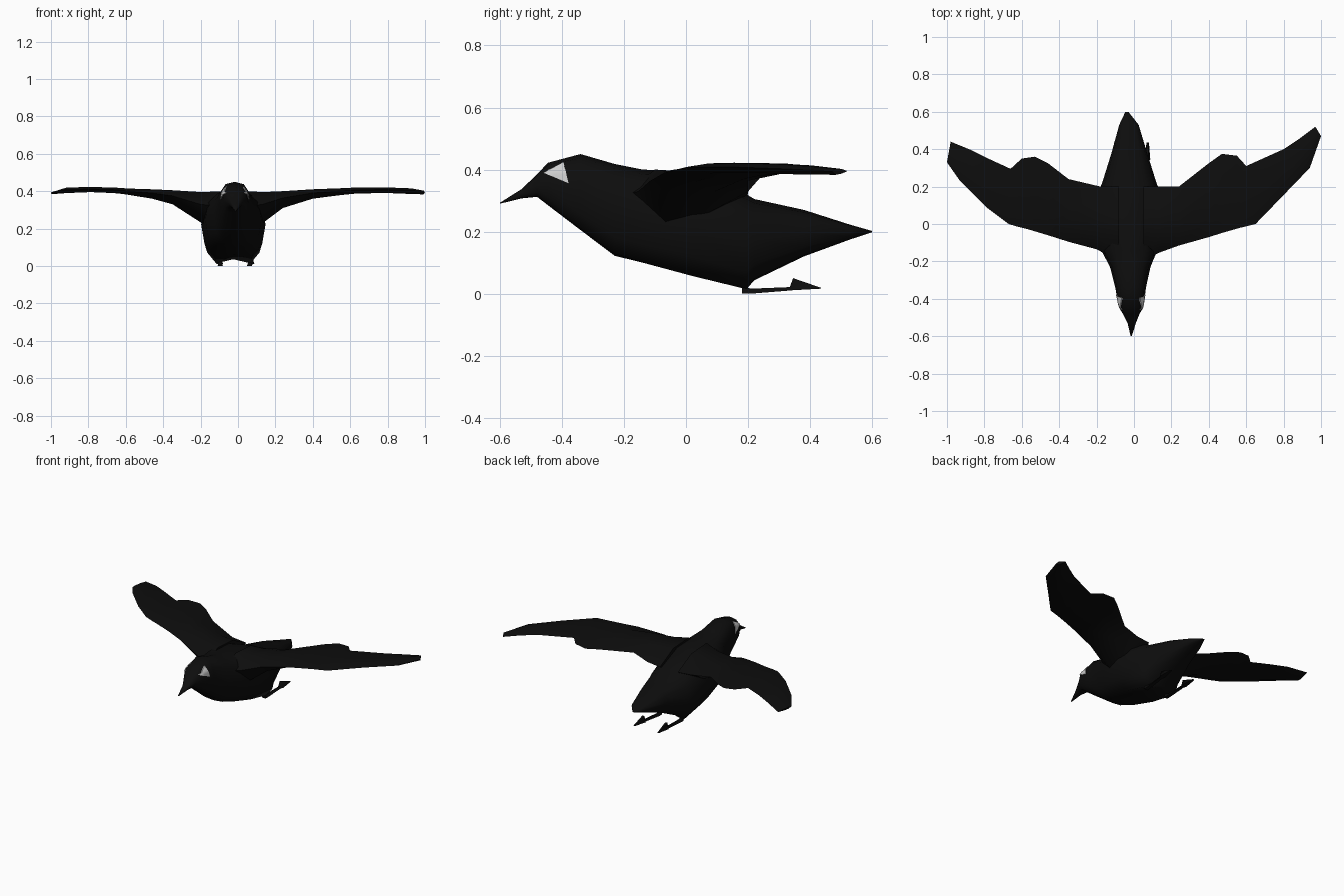
import bpy, bmesh, math
from mathutils import Vector
from mathutils.bvhtree import BVHTree

if "Cube" in bpy.data.objects:
    bpy.data.objects.remove(bpy.data.objects["Cube"])


def material(name, rgb):
    m = bpy.data.materials.new(name)
    m.diffuse_color = (*rgb, 1)
    m.use_nodes = True
    m.node_tree.nodes["Principled BSDF"].inputs["Base Color"].default_value = m.diffuse_color
    return m


BLACK = material("feather black", (0.004, 0.004, 0.004))
PALE = material("eye pale grey", (0.62, 0.62, 0.62))


def finish(name, bm, mat, angle=60):
    bmesh.ops.recalc_face_normals(bm, faces=bm.faces)
    me = bpy.data.meshes.new(name)
    bm.to_mesh(me)
    bm.free()
    me.materials.append(mat)
    ob = bpy.data.objects.new(name, me)
    bpy.context.collection.objects.link(ob)
    bpy.ops.object.select_all(action='DESELECT')
    ob.select_set(True)
    bpy.context.view_layer.objects.active = ob
    bpy.ops.object.shade_smooth_by_angle(angle=math.radians(angle))
    return ob


def loft(name, rings):
    """Skin a row of closed rings and cap both ends."""
    bm = bmesh.new()
    rows = [[bm.verts.new(p) for p in ring] for ring in rings]
    n = len(rows[0])
    for a, b in zip(rows, rows[1:]):
        for i in range(n):
            j = (i + 1) % n
            bm.faces.new((a[i], a[j], b[j], b[i]))
    bm.faces.new(rows[0])
    bm.faces.new(rows[-1])
    return finish(name, bm, BLACK)


# Body with head, beak and tail: y, centre x, top z, bottom z, half width, belly groove
BODY = [
    (-0.60, -0.015, 0.293, 0.290, 0.003, 0),
    (-0.53, -0.012, 0.337, 0.307, 0.022, 0),
    (-0.48, -0.015, 0.385, 0.312, 0.045, 0),
    (-0.445, -0.015, 0.422, 0.285, 0.066, 0),
    (-0.34, -0.018, 0.450, 0.205, 0.082, 0),
    (-0.23, -0.020, 0.418, 0.122, 0.108, 0),
    (-0.14, -0.025, 0.400, 0.095, 0.150, 0.005),
    (0.02, -0.025, 0.393, 0.050, 0.172, 0.010),
    (0.195, -0.025, 0.320, 0.008, 0.155, 0.028),
    (0.22, -0.025, 0.305, 0.043, 0.145, 0),
    (0.38, -0.025, 0.270, 0.120, 0.095, 0),
    (0.53, -0.027, 0.222, 0.175, 0.052, 0),
    (0.60, -0.038, 0.202, 0.198, 0.008, 0),
]


def body_ring(y, cx, top, bottom, half, groove):
    ring = []
    for i in range(12):
        a = math.tau * i / 12
        s, c = math.sin(a), math.cos(a)
        x = cx + half * math.copysign(abs(s) ** 0.75, s)
        z = (top + bottom) / 2 + (top - bottom) / 2 * math.copysign(abs(c) ** 0.75, c)
        if i == 6:
            z += groove
        elif i in (5, 7):
            z = bottom + (z - bottom) * 0.4
        ring.append((x, y, z))
    return ring


body = loft("body", [body_ring(*row) for row in BODY])

# Wings: leading x, y, trailing x, y, top z, bottom z
LEFT = [
    (-0.08, -0.20, -0.08, 0.20, 0.400, 0.20),
    (-0.20, -0.135, -0.18, 0.20, 0.395, 0.23),
    (-0.35, -0.095, -0.35, 0.24, 0.405, 0.33),
    (-0.46, -0.06, -0.46, 0.325, 0.410, 0.36),
    (-0.56, -0.03, -0.53, 0.36, 0.413, 0.375),
    (-0.62, -0.015, -0.60, 0.35, 0.416, 0.385),
    (-0.67, 0.00, -0.66, 0.295, 0.420, 0.39),
    (-0.79, 0.09, -0.78, 0.35, 0.422, 0.395),
    (-0.93, 0.23, -0.87, 0.395, 0.420, 0.39),
    (-1.00, 0.33, -0.98, 0.44, 0.395, 0.384),
]
RIGHT = [
    (0.05, -0.20, 0.05, 0.20, 0.400, 0.20),
    (0.13, -0.155, 0.14, 0.20, 0.395, 0.23),
    (0.24, -0.115, 0.24, 0.20, 0.400, 0.31),
    (0.40, -0.07, 0.40, 0.325, 0.410, 0.36),
    (0.48, -0.045, 0.47, 0.375, 0.413, 0.37),
    (0.56, -0.022, 0.55, 0.365, 0.416, 0.38),
    (0.65, 0.00, 0.60, 0.31, 0.420, 0.388),
    (0.80, 0.155, 0.80, 0.40, 0.420, 0.39),
    (0.94, 0.30, 0.89, 0.46, 0.415, 0.385),
    (1.00, 0.47, 0.97, 0.52, 0.403, 0.383),
]


def wing_ring(xl, yl, xt, yt, top, bottom):
    # fraction of the chord, fraction of the thickness
    section = [(0, 0.6), (0.25, 1), (0.65, 0.95), (1, 0.6), (0.65, 0.2), (0.25, 0)]
    return [(xl + (xt - xl) * u, yl + (yt - yl) * u, bottom + (top - bottom) * v)
            for u, v in section]


for name, rows in (("left_wing", LEFT), ("right_wing", RIGHT)):
    loft(name, [wing_ring(*r) for r in rows])


# Trailing feet: thin shank, then a raised flared toe wedge
def foot_ring(x, y, low, high, half):
    return [(x - half, y, low), (x + half, y, low),
            (x + half * 0.4, y, high), (x - half * 0.4, y, high)]


for name, x, drift in (("left_foot", -0.095, -0.005), ("right_foot", 0.062, 0.012)):
    loft(name, [foot_ring(x, 0.18, 0.001, 0.025, 0.014),
                foot_ring(x, 0.21, 0.000, 0.016, 0.012),
                foot_ring(x + drift * 0.6, 0.335, 0.010, 0.021, 0.010),
                foot_ring(x + drift * 0.6, 0.345, 0.011, 0.050, 0.018),
                foot_ring(x + drift, 0.435, 0.016, 0.019, 0.006)])

# Triangular eyes laid on the sides of the head
tree = BVHTree.FromObject(body, bpy.context.evaluated_depsgraph_get())
A, B, C = Vector((0, -0.46, 0.39)), Vector((0, -0.395, 0.425)), Vector((0, -0.378, 0.355))
N = 6
for name, side in (("left_eye", -1), ("right_eye", 1)):
    bm = bmesh.new()
    grid = {}
    for i in range(N + 1):
        for j in range(N + 1 - i):
            p = A + (B - A) * i / N + (C - A) * j / N
            hit = tree.ray_cast(Vector((side, p.y, p.z)), Vector((-side, 0, 0)))[0]
            x = (hit.x if hit else side * 0.05) + side * 0.005
            grid[i, j] = bm.verts.new((x, p.y, p.z))
    for i in range(N):
        for j in range(N - i):
            bm.faces.new((grid[i, j], grid[i + 1, j], grid[i, j + 1]))
            if i + j < N - 1:
                bm.faces.new((grid[i + 1, j], grid[i + 1, j + 1], grid[i, j + 1]))
    bmesh.ops.recalc_face_normals(bm, faces=bm.faces)
    if sum(f.normal.x for f in bm.faces) * side < 0:
        bmesh.ops.reverse_faces(bm, faces=bm.faces)
    # thin plate so both sides read solid
    ext = bmesh.ops.extrude_face_region(bm, geom=bm.faces[:])
    for v in ext["geom"]:
        if isinstance(v, bmesh.types.BMVert):
            v.co.x -= side * 0.007
    finish(name, bm, PALE, 40)
